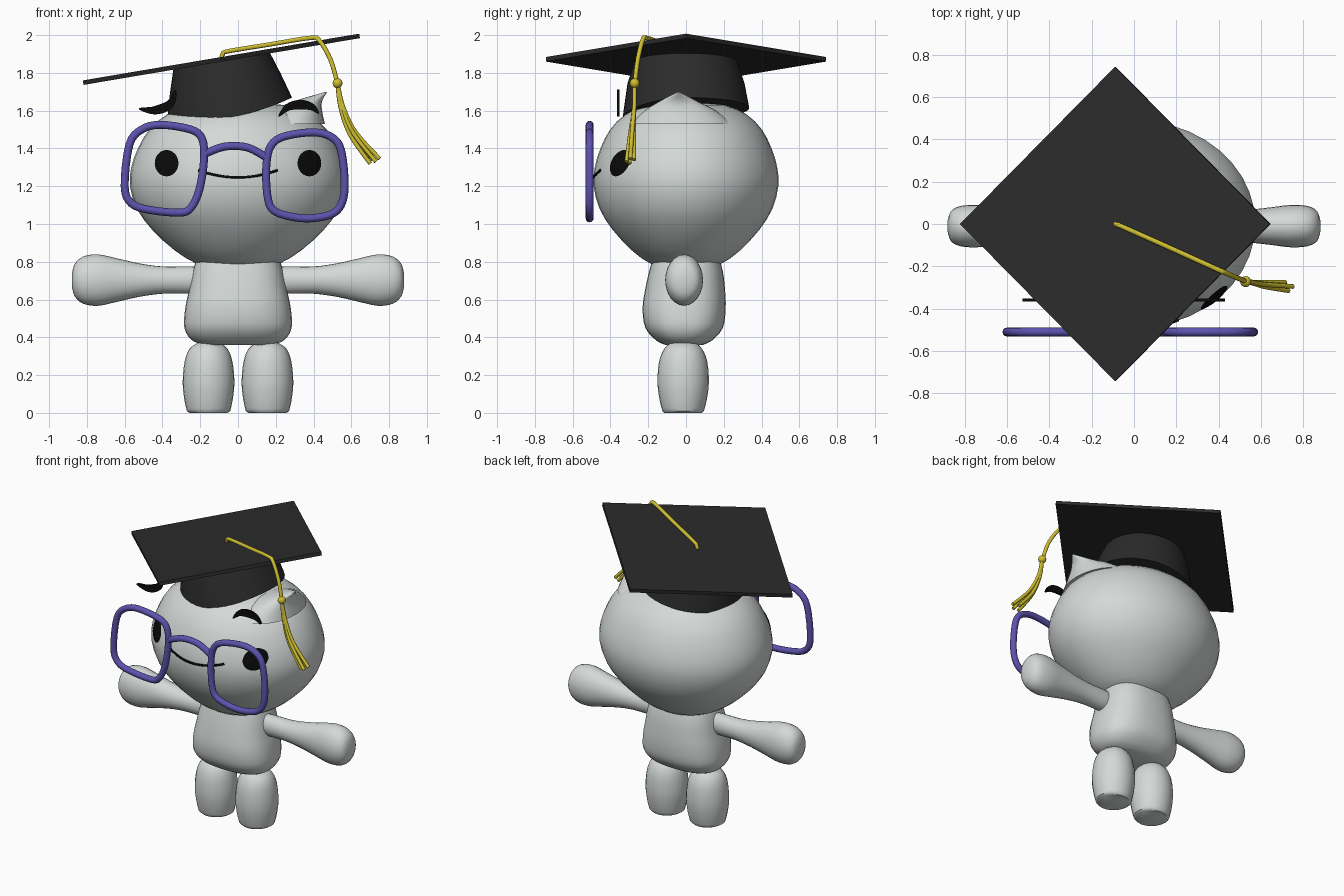
import bpy, bmesh, math
from mathutils import Vector, Matrix

if "Cube" in bpy.data.objects:
    bpy.data.objects.remove(bpy.data.objects["Cube"])


def material(name, rgb):
    m = bpy.data.materials.new(name)
    m.diffuse_color = (*rgb, 1)
    m.use_nodes = True
    m.node_tree.nodes["Principled BSDF"].inputs["Base Color"].default_value = m.diffuse_color
    return m


GREY = material("pale_grey", (0.66, 0.70, 0.69))
CLOTH = material("charcoal_cloth", (0.024, 0.024, 0.024))
BLACK = material("black", (0.003, 0.003, 0.003))
PURPLE = material("purple", (0.11, 0.085, 0.42))
GOLD = material("gold", (0.62, 0.52, 0.03))


def finish(name, bm, mat, angle=40):
    bmesh.ops.recalc_face_normals(bm, faces=bm.faces)
    me = bpy.data.meshes.new(name)
    bm.to_mesh(me)
    bm.free()
    me.materials.append(mat)
    ob = bpy.data.objects.new(name, me)
    bpy.context.collection.objects.link(ob)
    bpy.ops.object.select_all(action='DESELECT')
    ob.select_set(True)
    bpy.context.view_layer.objects.active = ob
    bpy.ops.object.shade_smooth_by_angle(angle=math.radians(angle))
    return ob


def spline(pts, n=4, closed=False):
    """Smooth curve through points of any dimension."""
    out, c = [], len(pts)
    get = (lambda i: pts[i % c]) if closed else (lambda i: pts[max(0, min(c - 1, i))])
    for i in range(c if closed else c - 1):
        p = [get(i + k) for k in (-1, 0, 1, 2)]
        for s in range(n):
            t = s / n
            out.append(tuple(0.5 * (2 * b + (d - a) * t + (2 * a - 5 * b + 4 * d - e) * t * t
                                    + (3 * b - a - 3 * d + e) * t ** 3)
                             for a, b, d, e in zip(*p)))
    return out if closed else out + [tuple(pts[-1])]


def loft(name, rings, mat, place=lambda v: v, seg=32, power=2.0, angle=40):
    """Stack of closed elliptical rings: (height, centre x, centre y, rx, ry)."""
    bm = bmesh.new()
    loops = []
    for h, cx, cy, rx, ry in rings:
        loop = []
        for i in range(seg):
            a = 2 * math.pi * i / seg
            c, s = math.cos(a), math.sin(a)
            x = cx + rx * math.copysign(abs(c) ** (2 / power), c)
            y = cy + ry * math.copysign(abs(s) ** (2 / power), s)
            loop.append(bm.verts.new(place(Vector((x, y, h)))))
        loops.append(loop)
    for a, b in zip(loops, loops[1:]):
        for i in range(seg):
            j = (i + 1) % seg
            bm.faces.new((a[i], a[j], b[j], b[i]))
    bm.faces.new(loops[0])
    bm.faces.new(loops[-1])
    return finish(name, bm, mat, angle)


def tube(name, pts, r, mat, closed=False, seg=10):
    """Round rod along a path."""
    cu = bpy.data.curves.new(name, 'CURVE')
    cu.dimensions = '3D'
    cu.bevel_depth = r
    cu.bevel_resolution = seg // 2 - 2
    cu.use_fill_caps = True
    sp = cu.splines.new('POLY')
    sp.points.add(len(pts) - 1)
    for p, q in zip(sp.points, pts):
        p.co = (*q, 1)
    sp.use_cyclic_u = closed
    tmp = bpy.data.objects.new(name, cu)
    bpy.context.collection.objects.link(tmp)
    bpy.context.view_layer.update()
    bm = bmesh.new()
    bm.from_mesh(tmp.to_mesh())
    bpy.data.objects.remove(tmp)
    return finish(name, bm, mat, 60)


# Head: round, slightly wider than deep
HEAD = spline([(0.77, 0.12), (0.79, 0.22), (0.86, 0.335), (0.97, 0.455), (1.08, 0.535), (1.2, 0.572),
               (1.3, 0.565), (1.4, 0.53), (1.5, 0.47), (1.58, 0.375), (1.63, 0.24), (1.65, 0.02)], 2)
DEPTH = 0.855
loft("head", [(z, 0, 0, r, r * DEPTH) for z, r in HEAD], GREY, seg=40)


def face_y(x, z):
    """Front surface of the head at x, z."""
    for (z0, r0), (z1, r1) in zip(HEAD, HEAD[1:]):
        if z0 <= z <= z1:
            r = r0 + (r1 - r0) * (z - z0) / (z1 - z0)
            return -DEPTH * math.sqrt(max(0, r * r - x * x))
    return 0


# Pointed ear
loft("ear", spline([(1.53, 0.28, -0.02, 0.18, 0.27), (1.60, 0.315, -0.03, 0.13, 0.19),
                    (1.65, 0.37, -0.04, 0.075, 0.10), (1.70, 0.47, -0.04, 0.003, 0.004)], 3), GREY, seg=24)

# Torso
loft("torso", spline([(0.36, 0, -0.01, 0.18, 0.10), (0.385, 0, -0.01, 0.245, 0.15), (0.45, 0, -0.01, 0.284, 0.205),
                      (0.55, 0, -0.01, 0.28, 0.22), (0.65, 0, -0.005, 0.26, 0.212),
                      (0.75, 0, 0, 0.24, 0.195), (0.84, 0, 0, 0.21, 0.17)], 3), GREY, power=2.5)

# Arms and legs on both sides
ARM = spline([(0.20, 0.07, 0.055), (0.28, 0.072, 0.06), (0.4, 0.072, 0.065), (0.52, 0.088, 0.075),
              (0.64, 0.115, 0.088), (0.74, 0.136, 0.1), (0.82, 0.125, 0.095),
              (0.865, 0.085, 0.07), (0.88, 0.03, 0.025)], 3)
LEG = spline([(0.01, 0.115, 0.11), (0.07, 0.128, 0.125), (0.16, 0.137, 0.136), (0.27, 0.127, 0.128),
              (0.34, 0.1, 0.1), (0.375, 0.05, 0.06)], 3)
for side, s in (("right", 1), ("left", -1)):
    loft(side + "_arm", [(h, 0, 0, rz, ry) for h, rz, ry in ARM], GREY,
         place=lambda v: Vector((s * v.z, v.y - 0.01, v.x + 0.703)), seg=24)
    loft(side + "_leg", [(0, s * 0.156, -0.015, 0.10, 0.10)] + [(h, s * 0.156, -0.015, a, b) for h, a, b in LEG],
         GREY, seg=24)

    # Eye: thin oval plate following the face
    bm = bmesh.new()
    rings = []
    for k in (0.02, 0.35, 0.7, 1.0):
        ring = []
        for i in range(24):
            a = 2 * math.pi * i / 24
            x, z = s * 0.378 + 0.063 * k * math.cos(a), 1.322 + 0.07 * k * math.sin(a)
            ring.append(bm.verts.new((x, face_y(x, z) - (0.008 if k < 1 else 0.004), z)))
        rings.append(ring)
    for a, b in zip(rings, rings[1:]):
        for i in range(24):
            bm.faces.new((a[i], a[i - 1], b[i - 1], b[i]))
    bm.faces.new(rings[0])
    finish(side + "_eye", bm, BLACK)

# Smile
tube("smile", [(x, face_y(x, z) - 0.002, z) for x, z in
               ((0.21 * t / 8, 1.247 + 0.038 * (t / 8) ** 2) for t in range(-8, 9))], 0.007, BLACK, seg=6)


# Eyebrows: thin floating crescents
def brow(name, pts, width):
    path = spline(pts, 5)
    bm = bmesh.new()
    rows = []
    for i, p in enumerate(path):
        a, b = path[max(0, i - 1)], path[min(len(path) - 1, i + 1)]
        n = Vector((a[1] - b[1], b[0] - a[0])).normalized()
        w = 0.003 + width * math.sin(math.pi * i / (len(path) - 1))
        rows.append([bm.verts.new((p[0] + n.x * w * k, y, p[1] + n.y * w * k))
                     for k, y in ((1, -0.365), (-1, -0.365), (-1, -0.351), (1, -0.351))])
    for a, b in zip(rows, rows[1:]):
        for i in range(4):
            bm.faces.new((a[i], a[i - 1], b[i - 1], b[i]))
    bm.faces.new(rows[0])
    bm.faces.new(rows[-1])
    finish(name, bm, BLACK, 30)


brow("left_eyebrow", [(-0.525, 1.61), (-0.44, 1.602), (-0.36, 1.635), (-0.33, 1.71)], 0.022)
brow("right_eyebrow", [(0.215, 1.57), (0.265, 1.618), (0.33, 1.632), (0.39, 1.62), (0.428, 1.585)], 0.022)

# Glasses: two lopsided rims and a bridge in one plane
GY = -0.51
LEFT = [(-0.60, 1.20), (-0.575, 1.42), (-0.51, 1.50), (-0.41, 1.525), (-0.25, 1.50), (-0.19, 1.45),
        (-0.18, 1.34), (-0.205, 1.18), (-0.25, 1.085), (-0.31, 1.06), (-0.47, 1.075), (-0.565, 1.11)]
RIGHT = [(0.565, 1.20), (0.55, 1.37), (0.51, 1.45), (0.41, 1.485), (0.25, 1.465), (0.175, 1.415),
         (0.15, 1.31), (0.155, 1.155), (0.185, 1.075), (0.275, 1.04), (0.38, 1.03), (0.49, 1.05), (0.545, 1.10)]
BRIDGE = [(-0.18, 1.37), (-0.07, 1.41), (0.05, 1.405), (0.155, 1.35)]
for name, pts, closed in (("left_rim", LEFT, True), ("right_rim", RIGHT, True), ("bridge", BRIDGE, False)):
    tube(name, [(x, GY, z) for x, z in spline(pts, 4, closed)], 0.021, PURPLE, closed, 12)

# Cap: tilted square board over a tapered crown with a dipping front edge
TILT = Matrix.Translation((-0.088, 0, 1.872)) @ Matrix.Rotation(math.radians(-9.6), 4, 'Y')
bm = bmesh.new()
bmesh.ops.create_cone(bm, cap_ends=True, segments=4, radius1=0.742, radius2=0.742, depth=0.024, matrix=TILT)
# keep corners pointing forward, back and sideways
v = TILT.inverted() @ bm.verts[:][0].co
if abs(abs(v.x) - abs(v.y)) < 0.1:
    bm.transform(TILT @ Matrix.Rotation(math.pi / 4, 4, 'Z') @ TILT.inverted())
finish("cap_board", bm, CLOTH, 30)


def crown_place(v):
    if v.z < -0.2:
        v.z -= 0.048 * max(0, -v.y / 0.335) ** 2
    return TILT @ v


loft("cap_crown", [(-0.262, 0, 0, 0.335, 0.335), (-0.13, 0, 0, 0.298, 0.31), (-0.005, 0, 0, 0.258, 0.27)],
     CLOTH, place=crown_place, seg=40)

# Tassel: cord, knot and strands
tube("tassel_cord", spline([(-0.088, 0, 1.875), (-0.08, -0.003, 1.90), (-0.05, -0.015, 1.915),
                            (0.17, -0.113, 1.951), (0.38, -0.208, 1.985), (0.43, -0.23, 1.972),
                            (0.49, -0.255, 1.87), (0.525, -0.27, 1.75)], 4), 0.012, GOLD)
bm = bmesh.new()
bmesh.ops.create_uvsphere(bm, u_segments=16, v_segments=10, radius=0.026,
                          matrix=Matrix.Translation((0.527, -0.272, 1.745)))
finish("tassel_knot", bm, GOLD)
for i, (x, y, z) in enumerate([(0.70, -0.30, 1.32), (0.715, -0.275, 1.34), (0.73, -0.315, 1.33), (0.75, -0.295, 1.345)]):
    k = (x - 0.70) * 0.6
    tube("tassel_strand_%d" % (i + 1),
         spline([(0.527, -0.272, 1.745), (0.542 + k * 0.5, -0.274, 1.62),
                 (0.592 + k, (y - 0.275) / 2, 1.475 + k * 0.4), (x, y, z)], 5), 0.011, GOLD, seg=8)
